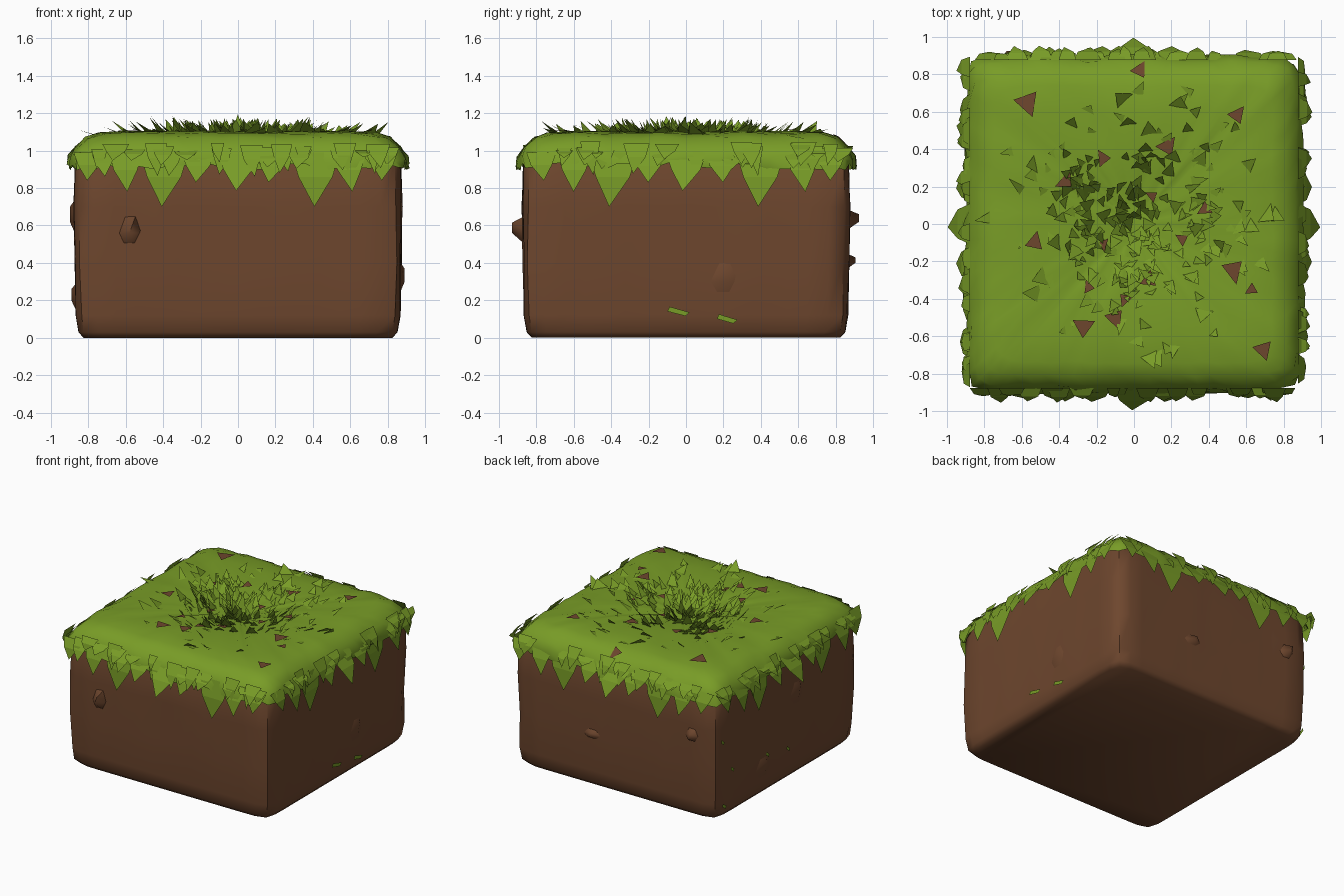
import bpy, bmesh, math, random
from mathutils import Vector, Matrix

if "Cube" in bpy.data.objects:
    bpy.data.objects.remove(bpy.data.objects["Cube"])

random.seed(7)
R = random.uniform


def material(name, rgb):
    m = bpy.data.materials.new(name)
    m.diffuse_color = (*rgb, 1)
    m.use_nodes = True
    m.node_tree.nodes["Principled BSDF"].inputs["Base Color"].default_value = m.diffuse_color
    return m


GRASS = material("grass green", (0.19, 0.335, 0.02))
DIRT = material("dirt brown", (0.155, 0.062, 0.027))


def build(name, verts, faces, mat, smooth=None):
    me = bpy.data.meshes.new(name)
    me.from_pydata([tuple(v) for v in verts], [], faces)
    me.materials.append(mat)
    ob = bpy.data.objects.new(name, me)
    bpy.context.collection.objects.link(ob)
    if smooth:
        bm = bmesh.new()
        bm.from_mesh(me)
        bmesh.ops.recalc_face_normals(bm, faces=bm.faces)
        bm.to_mesh(me)
        bm.free()
        bpy.ops.object.select_all(action='DESELECT')
        bpy.context.view_layer.objects.active = ob
        ob.select_set(True)
        bpy.ops.object.shade_smooth_by_angle(angle=math.radians(smooth))
    return ob


def square_loop(h, z, count, power, jit=0, jz=0):
    """Points evenly spread round a square with rounded corners."""
    pts = []
    for i in range(count):
        s = i / count * 4
        u = (s % 1) * 2 - 1
        p = Matrix.Rotation(int(s) * math.pi / 2, 3, 'Z') @ Vector((u, -1, 0))
        k = (abs(p.x) ** power + abs(p.y) ** power) ** (-1 / power)
        k *= h + R(-jit, jit)
        pts.append(Vector((p.x * k, p.y * k, z + R(-jz, jz))))
    return pts


def skin(rings, n):
    return [(r * n + i, r * n + (i + 1) % n, (r + 1) * n + (i + 1) % n, (r + 1) * n + i)
            for r in range(rings - 1) for i in range(n)]


# Dirt block: stacked rounded squares
n = 64
verts = []
prof = [(0.825, 0, 0), (0.852, 0.03, 0), (0.865, 0.12, .004), (0.87, 0.4, .006),
        (0.874, 0.7, .006), (0.868, 0.93, .004), (0.835, 1.01, 0)]
for h, z, j in prof:
    verts += square_loop(h, z, n, 22, j)
faces = skin(len(prof), n)
faces += [tuple(range(n))[::-1], tuple(range((len(prof) - 1) * n, len(prof) * n))]
build("dirt_block", verts, faces, DIRT, 50)


def on_side(k, u, out, z):
    """Side k (0 front, 1 right, 2 back, 3 left): u runs to the right as seen from outside."""
    return Matrix.Rotation(k * math.pi / 2, 3, 'Z') @ Vector((u, -out, z))


# Stony bumps poking out of the sides
for k, u, z, w, hgt, up in [(0, -.58, .56, .07, .93, .11), (2, .66, .62, .07, .925, .08),
                            (2, -.2, .40, .1, .905, .06), (3, .1, .62, .12, .898, .16),
                            (3, -.3, .2, .12, .89, .12), (1, .2, .3, .1, .89, .14)]:
    v = [on_side(k, u, hgt, z), on_side(k, u + .02, hgt, z + up * .5)]
    for a in range(6):
        t = a * math.pi / 3
        v.append(on_side(k, u + w * math.cos(t), .855, z + up * math.sin(t) * (1 if a < 3 else .7)))
    f = [(1, 2, 3), (1, 3, 4), (1, 4, 5), (0, 5, 6), (0, 6, 7), (0, 7, 2), (0, 2, 1), (0, 1, 5)]
    build("dirt_bump", v, f, DIRT, 60)

# Little green flecks on the right and left dirt faces
v, f = [], []
for k, u, z, w in [(1, -.04, .14, .06), (1, .22, .1, .055), (3, -.8, .6, .02), (3, -.68, .35, .02),
                   (3, -.25, .3, .02), (3, 0, .25, .02), (3, -.78, .1, .025)]:
    b = len(v)
    v += [on_side(k, u + a * w, .876, z + c * .018 - a * .01)
          for a, c in [(-1, -.5), (.6, -1), (1, .3), (-.8, 1)]]
    f.append((b, b + 1, b + 2, b + 3))
build("grass_flecks", v, f, GRASS)

# Grass cap: rounded mat with a ragged skirt
TOP = [(0, 1.06), (.12, 1.065), (.25, 1.085), (.42, 1.1), (.6, 1.1), (.74, 1.093),
       (.81, 1.07), (.865, 1.02), (.895, .96), (.90, .915)]


def top_z(x, y):
    d = max(abs(x), abs(y))
    for (a, za), (b, zb) in zip(TOP, TOP[1:]):
        if d <= b:
            return za + (zb - za) * (d - a) / (b - a)
    return .9


n = 80
verts = []
for i, (h, z) in enumerate(TOP[1:]):
    edge = i >= 7
    verts += square_loop(h, z, n, 5 if h < .5 else 14, .018 if edge else .006, .022 if edge else .006)
faces = skin(len(TOP) - 1, n) + [tuple(range(n))]
build("grass_cap", verts, faces, GRASS, 50)

# Hanging fringe: big blades at set places and a layer of small ragged ones
v, f = [], []


def fringe(k, u, tip_z, out, w, root_z):
    b = len(v)
    mid = root_z * .55 + tip_z * .45
    v.extend([on_side(k, u - w, .875, root_z), on_side(k, u + w, .875, root_z),
              on_side(k, u + w * .7, out * .45 + .9 * .55, mid),
              on_side(k, u - w * .7, out * .45 + .9 * .55, mid),
              on_side(k, u + R(-.02, .02), out, tip_z)])
    f.extend([(b, b + 3, b + 2, b + 1), (b + 3, b + 4, b + 2)])


for k in range(4):
    for u, z, out, w in [(0, .785, .995, .11), (.4, .70, .905, .13), (.61, .78, .93, .09),
                         (.2, .83, .95, .09), (.78, .84, .92, .08)]:
        for s in ([1] if u == 0 else [1, -1]):
            fringe(k, s * u + R(-.02, .02) * (u > 0), z, out, w, .99)
    for i in range(26):
        u = R(-.84, .84)
        fringe(k, u, R(.86, .97), R(.91, .955), R(.035, .075), R(.99, 1.05))
build("grass_fringe", v, f, GRASS)

# Blades on top: dense tuft in the middle, scattered ones farther out
v, f = [], []


def blade(x, y, ang, w, length, rise):
    b = len(v)
    z = top_z(x, y) - .012
    d = Vector((math.cos(ang), math.sin(ang), 0))
    s = Vector((-d.y, d.x, 0)) * w
    p = Vector((x, y, z))
    v.extend([p - s, p + s, p + d * length + Vector((0, 0, rise))])
    f.append((b, b + 1, b + 2))


for i in range(170):
    t, r = R(0, math.tau), .42 * R(0, 1) ** .8
    blade(r * math.cos(t), r * math.sin(t), t + R(-.6, .6), R(.025, .055),
          R(.03, .1), R(.05, .125) * (1 - r * .5))
for i in range(80):
    t, r = R(0, math.tau), R(.35, .75)
    blade(r * math.cos(t), r * math.sin(t), t + R(-1, 1), R(.03, .07), R(.05, .12), R(.02, .075))
blade(0, .03, 1.6, .05, .04, .145)
build("grass_tuft", v, f, GRASS)

# Bare earth showing between the blades
v, f = [], []
for x, y, s in [(-.57, .65, .07), (.55, .58, .06), (.03, .82, .06), (.18, .41, .06), (-.36, .22, .06),
                (-.16, .35, .05), (-.53, -.1, .06), (.53, -.24, .075), (.63, -.35, .05),
                (.69, -.67, .08), (-.27, -.55, .075), (-.1, -.5, .06), (.08, -.3, .05),
                (-.24, -.34, .04), (.38, .08, .045), (.26, -.08, .04), (-.05, -.4, .04),
                (-.17, -.11, .04), (.1, .15, .04)]:
    a, b = R(0, 6.28), len(v)
    for j in range(3):
        r = s * R(.7, 1.2)
        px, py = x + r * math.cos(a + j * 2.1), y + r * math.sin(a + j * 2.1)
        v.append((px, py, top_z(px, py) + .012))
    f.append((b, b + 1, b + 2))
build("bare_earth_patches", v, f, DIRT)
